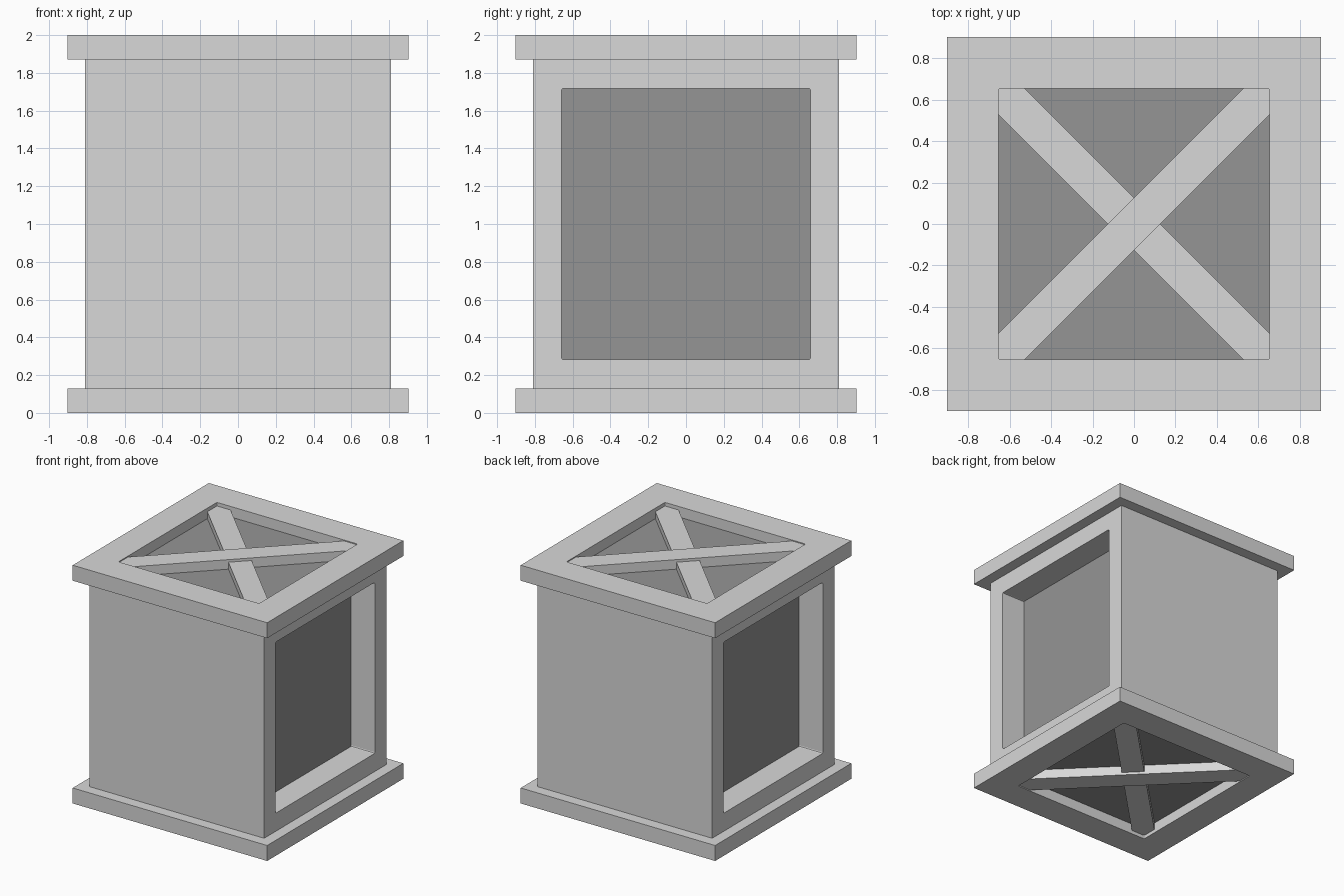
import bpy
import bmesh
from mathutils import Vector

cube = bpy.data.objects.get("Cube")
if cube:
    bpy.data.objects.remove(cube, do_unlink=True)

HALF_BODY, HALF_SLAB, HOLE = 0.81, 0.903, 0.653
SLAB_H, TOP = 0.13, 2.0
OUTER, INNER, FLOOR = 0.008, 0.03, 0.088  # depths below the frame surface


def material(name, value):
    mat = bpy.data.materials.new(name)
    mat.use_nodes = True
    color = (value, value, value, 1)
    mat.diffuse_color = color
    mat.node_tree.nodes["Principled BSDF"].inputs["Base Color"].default_value = color
    return mat


light = material("light grey", 0.69)
dark = material("dark grey", 0.3)


def finish(name, bm, mats):
    bmesh.ops.recalc_face_normals(bm, faces=bm.faces[:])
    mesh = bpy.data.meshes.new(name)
    bm.to_mesh(mesh)
    bm.free()
    for mat in mats:
        mesh.materials.append(mat)
    obj = bpy.data.objects.new(name, mesh)
    bpy.context.collection.objects.link(obj)


def box(half, z0, z1):
    bm = bmesh.new()
    bmesh.ops.create_cube(bm, size=2)
    for v in bm.verts:
        v.co = Vector((v.co.x * half, v.co.y * half, z1 if v.co.z > 0 else z0))
    bm.normal_update()
    return bm


def round_corners(bm, axis, inside):
    """Round the edges that run along an axis and pass the test."""
    edges = []
    for e in bm.edges:
        d = e.verts[1].co - e.verts[0].co
        mid = (e.verts[0].co + e.verts[1].co) / 2
        if abs(d[axis]) > 0.99 * d.length and inside(mid):
            edges.append(e)
    bmesh.ops.bevel(bm, geom=edges, offset=0.01, segments=2,
                    profile=0.5, affect='EDGES')


# Body with a recessed dark panel on each x side
bm = box(HALF_BODY, SLAB_H, TOP - SLAB_H)
for side in (-1, 1):
    face = next(f for f in bm.faces if f.normal.x * side > 0.9)
    bmesh.ops.inset_region(bm, faces=[face], thickness=0.152, use_even_offset=True)
    panel = bmesh.ops.extrude_discrete_faces(bm, faces=[face])["faces"][0]
    bmesh.ops.translate(bm, verts=panel.verts[:], vec=(-0.22 * side, 0, 0))
    bm.normal_update()
round_corners(bm, 0, lambda m: abs(m.x) > 0.5 and abs(m.y) < 0.7)
bm.normal_update()
for f in bm.faces:
    if abs(f.normal.x) > 0.9 and abs(f.calc_center_median().x) < 0.7:
        f.material_index = 1
finish("body", bm, (light, dark))


# Square end frame with an open centre
def frame(name, z0):
    bm = bmesh.new()
    rings = []
    for half in (HALF_SLAB, HOLE):
        for z in (z0, z0 + SLAB_H):
            rings.append([bm.verts.new((half * sx, half * sy, z))
                          for sx, sy in ((-1, -1), (1, -1), (1, 1), (-1, 1))])
    out_low, out_high, in_low, in_high = rings
    for a, b in ((out_low, out_high), (out_high, in_high),
                 (in_high, in_low), (in_low, out_low)):
        for i in range(4):
            j = (i + 1) % 4
            bm.faces.new((a[i], a[j], b[j], b[i]))
    round_corners(bm, 2, lambda m: abs(m.x) < 0.7)
    finish(name, bm, (light,))


# Diagonal brace, its ends trimmed to the corners of the frame opening
def brace(name, flip, z0, z1):
    cut = HOLE - 0.127
    outline = [(HOLE, HOLE), (cut, HOLE), (-HOLE, -cut),
               (-HOLE, -HOLE), (-cut, -HOLE), (HOLE, cut)]
    bm = bmesh.new()
    base = bm.faces.new([bm.verts.new((x * flip, y, z0)) for x, y in outline])
    top = bmesh.ops.extrude_face_region(bm, geom=[base], use_keep_orig=True)
    verts = [g for g in top["geom"] if isinstance(g, bmesh.types.BMVert)]
    bmesh.ops.translate(bm, verts=verts, vec=(0, 0, z1 - z0))
    finish(name, bm, (light,))


# Top end
frame("top_frame", TOP - SLAB_H)
finish("top_panel", box(HOLE, TOP - SLAB_H, TOP - FLOOR), (dark,))
brace("top_outer_brace", 1, TOP - FLOOR, TOP - OUTER)
brace("top_inner_brace", -1, TOP - FLOOR, TOP - INNER)

# Bottom end, turned over so its outer brace runs the other way
frame("bottom_frame", 0)
finish("bottom_panel", box(HOLE, FLOOR, SLAB_H), (dark,))
brace("bottom_outer_brace", -1, OUTER, FLOOR)
brace("bottom_inner_brace", 1, INNER, FLOOR)
